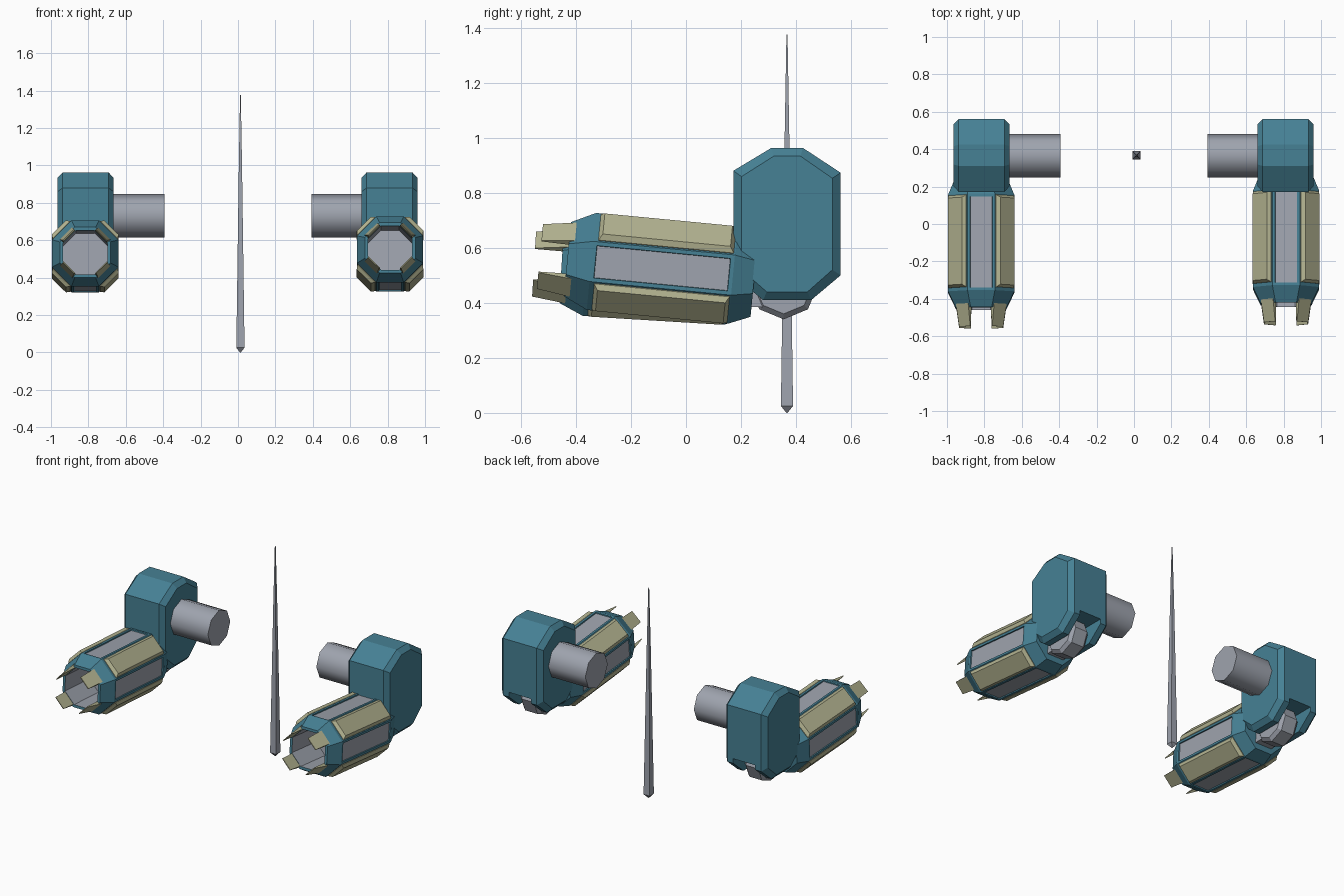
import bpy, bmesh, math
from mathutils import Matrix, Vector

if "Cube" in bpy.data.objects:
    bpy.data.objects.remove(bpy.data.objects["Cube"])


def material(name, rgb):
    m = bpy.data.materials.new(name)
    m.diffuse_color = (*rgb, 1)
    m.use_nodes = True
    m.node_tree.nodes["Principled BSDF"].inputs["Base Color"].default_value = m.diffuse_color
    return m


TEAL = material("teal paint", (0.061, 0.218, 0.298))
TAN = material("pale tan", (0.45, 0.45, 0.28))
GRAY = material("steel gray", (0.345, 0.37, 0.425))


def loft(bm, rings):
    """Skin a list of equal-sized rings, cap both ends; returns faces per band."""
    vs = [[bm.verts.new(p) for p in r] for r in rings]
    n = len(rings[0])
    bands = [[bm.faces.new((a[i], a[(i + 1) % n], b[(i + 1) % n], b[i])) for i in range(n)]
             for a, b in zip(vs, vs[1:])]
    caps = [bm.faces.new(vs[0]), bm.faces.new(vs[-1])]
    bmesh.ops.recalc_face_normals(bm, faces=bm.faces[:])
    return bands, caps


def finish(bm, name, mats, matrix=Matrix()):
    me = bpy.data.meshes.new(name)
    bm.to_mesh(me)
    bm.free()
    for m in mats:
        me.materials.append(m)
    ob = bpy.data.objects.new(name, me)
    ob.matrix_world = matrix
    bpy.context.collection.objects.link(ob)
    return ob


def solid(name, rings, mat, matrix=Matrix()):
    bm = bmesh.new()
    loft(bm, rings)
    return finish(bm, name, [mat], matrix)


def ring_y(y, apothem):
    """Octagon around the y axis, flats facing x and z."""
    r = apothem / math.cos(math.pi / 8)
    return [(r * math.cos(math.pi / 8 + k * math.pi / 4), y,
             r * math.sin(math.pi / 8 + k * math.pi / 4)) for k in range(8)]


def ring_x(x, y, z, r, n=8):
    return [(x, y + r * math.cos(2 * math.pi * k / n), z + r * math.sin(2 * math.pi * k / n))
            for k in range(n)]


def box(name, lo, hi, mat):
    rings = [[(lo[0], lo[1], z), (hi[0], lo[1], z), (hi[0], hi[1], z), (lo[0], hi[1], z)]
             for z in (lo[2], hi[2])]
    return solid(name, rings, mat)


SHOULDER = [(0.31, 0.963), (0.425, 0.963), (0.562, 0.873), (0.562, 0.5),
            (0.455, 0.41), (0.28, 0.41), (0.172, 0.5), (0.172, 0.88)]


def shoulder(name, cx):
    def ring(x, s):
        c = Vector((0.367, 0.686))
        k = Vector((1 - s / 0.195, 1 - s / 0.277))
        return [(x, c.x + (y - c.x) * k.x, c.y + (z - c.y) * k.y) for y, z in SHOULDER]
    ob = solid(name, [ring(cx - 0.15, 0.03), ring(cx - 0.122, 0),
                      ring(cx + 0.122, 0), ring(cx + 0.15, 0.03)], TEAL)
    # slot for the elbow
    cut = box("slot_cutter", (cx - 0.08, 0.0, 0.3), (cx + 0.08, 0.7, 0.53), TEAL)
    cut.hide_render = True
    mod = ob.modifiers.new("slot", 'BOOLEAN')
    mod.operation = 'DIFFERENCE'
    mod.solver = 'EXACT'
    mod.object = cut
    bpy.context.view_layer.objects.active = ob
    bpy.ops.object.modifier_apply(modifier=mod.name)
    bpy.data.objects.remove(cut)


def forearm(side, M):
    # hollow octagonal barrel with recessed gray panels
    bm = bmesh.new()
    prof = [(0.33, 0.145), (0.252, 0.177), (-0.265, 0.177), (-0.353, 0.135),
            (-0.353, 0.118), (-0.1, 0.118)]
    bands, caps = loft(bm, [ring_y(y, a) for y, a in prof])
    for f in bands[4] + [caps[1]]:
        f.material_index = 1
    panels = bands[1][1::2]
    bmesh.ops.inset_individual(bm, faces=panels, thickness=0.02, depth=0)
    bmesh.ops.inset_individual(bm, faces=panels, thickness=0.002, depth=-0.007)
    for f in panels:
        f.material_index = 1
    finish(bm, side + "_forearm", [TEAL, GRAY], M)

    # tan armour plates and muzzle claws on the four diagonal sides
    for i in range(4):
        R = M @ Matrix.Rotation(math.radians(45 + 90 * i), 4, 'Y')

        def plate(z, w, y0, y1):
            return [(-w, y0, z), (w, y0, z), (w, y1, z), (-w, y1, z)]

        def section(y, w, z0, z1):
            return [(-w, y, z0), (w, y, z0), (w, y, z1), (-w, y, z1)]
        solid(f"{side}_armour_plate_{i + 1}",
              [plate(0.17, 0.067, -0.247, 0.247), plate(0.18, 0.067, -0.247, 0.247),
               plate(0.199, 0.053, -0.233, 0.233)], TAN, R)
        solid(f"{side}_claw_{i + 1}",
              [section(-0.315, 0.047, 0.12, 0.148), section(-0.453, 0.042, 0.12, 0.125)], TAN, R)


ARMS = [("right", 1, 0.81, 0.813, -0.08, 0.525, 5.5),
        ("left", -1, -0.815, -0.817, -0.10, 0.513, 3.5)]
for side, s, sx, fx, fy, fz, tilt in ARMS:
    shoulder(side + "_shoulder", sx)
    axle = solid(side + "_axle", [ring_x(s * 0.393, 0.365, 0.73, 0.116),
                                  ring_x(s * 0.68, 0.365, 0.73, 0.116)], GRAY)
    bpy.ops.object.select_all(action='DESELECT')
    axle.select_set(True)
    bpy.context.view_layer.objects.active = axle
    bpy.ops.object.shade_smooth_by_angle(angle=math.radians(50))
    # elbow joint
    solid(side + "_elbow_wheel", [ring_x(sx - 0.065, 0.355, 0.465, 0.105),
                                  ring_x(sx - 0.045, 0.355, 0.465, 0.125),
                                  ring_x(sx + 0.045, 0.355, 0.465, 0.125),
                                  ring_x(sx + 0.065, 0.355, 0.465, 0.105)], GRAY)
    box(side + "_elbow_link", (sx - 0.06, 0.2, 0.385), (sx + 0.06, 0.36, 0.5), GRAY)
    forearm(side, Matrix.Translation((fx, fy, fz)) @ Matrix.Rotation(math.radians(-tilt), 4, 'X'))


# thin central spike
def square(z, h):
    return [(0.013 + a * h, 0.367 + b * h, z) for a, b in ((-1, -1), (1, -1), (1, 1), (-1, 1))]


solid("spike", [square(0, 0.002), square(0.025, 0.022), square(1.0, 0.0085), square(1.375, 0.002)], GRAY)
